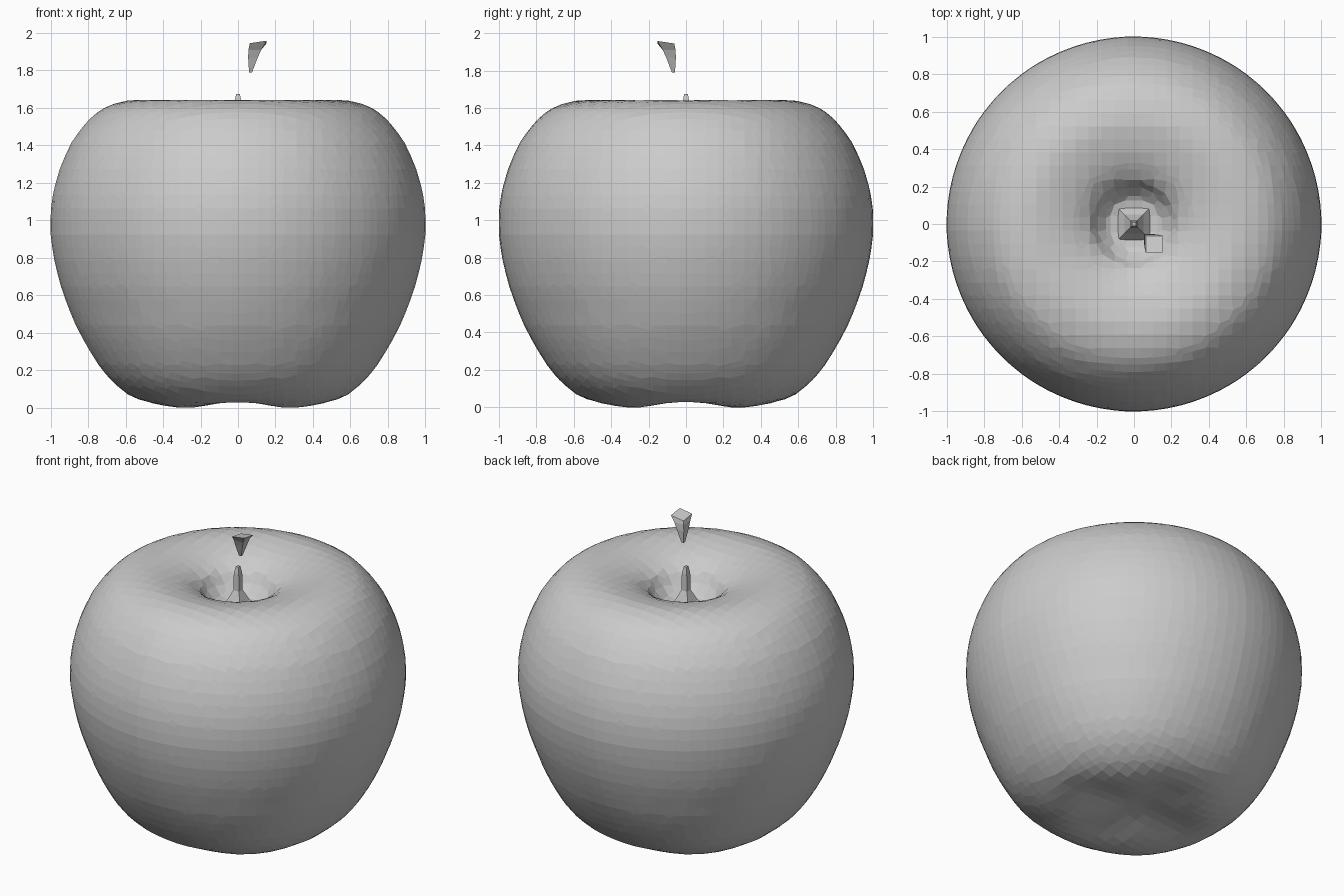
import bpy, bmesh, math
from mathutils import Vector

if "Cube" in bpy.data.objects:
    bpy.data.objects.remove(bpy.data.objects["Cube"])


def make_object(name, bm):
    bmesh.ops.recalc_face_normals(bm, faces=bm.faces)
    mesh = bpy.data.meshes.new(name)
    bm.to_mesh(mesh)
    bm.free()
    ob = bpy.data.objects.new(name, mesh)
    bpy.context.collection.objects.link(ob)
    return ob


def smooth_path(pts, steps=4):
    # Catmull-Rom through the profile points
    p = [Vector(q) for q in pts]
    p = [Vector((-p[1].x, p[1].y))] + p + [Vector((-p[-2].x, p[-2].y))]
    out = []
    for a, b, c, d in zip(p, p[1:], p[2:], p[3:]):
        for i in range(steps):
            t = i / steps
            out.append(0.5 * (2 * b + (c - a) * t + (2 * a - 5 * b + 4 * c - d) * t * t
                              + (3 * b - a - 3 * c + d) * t ** 3))
    return out + [p[-2]]


def loft(bm, rings):
    # quads between successive rings, caps on both ends
    for a, b in zip(rings, rings[1:]):
        n = len(a)
        for i in range(n):
            bm.faces.new((a[i], a[(i + 1) % n], b[(i + 1) % n], b[i]))
    bm.faces.new(rings[0])
    bm.faces.new(rings[-1])


# Apple body: revolved profile (radius, height) with four lobes underneath
profile = [(0, 0.06), (0.12, 0.05), (0.25, 0.02), (0.38, 0.0), (0.5, 0.025), (0.62, 0.095),
           (0.73, 0.21), (0.85, 0.41), (0.935, 0.62), (0.985, 0.82), (1.0, 1.0),
           (0.975, 1.19), (0.9, 1.39), (0.8, 1.53), (0.7, 1.605), (0.57, 1.64),
           (0.45, 1.63), (0.33, 1.595), (0.235, 1.535), (0.18, 1.46), (0.12, 1.415), (0, 1.40)]
SEG = 96
bm = bmesh.new()
rings = []
for q in smooth_path(profile)[1:-1]:
    low = max(0.0, 1 - q.y / 0.5)
    ring = []
    for i in range(SEG):
        a = 2 * math.pi * i / SEG
        groove = 0.5 + 0.5 * math.cos(4 * a)
        r = q.x * (1 + 0.04 * low * (1 - groove))
        z = q.y + 0.035 * groove * low * math.exp(-((q.x - 0.33) / 0.16) ** 2)
        ring.append(bm.verts.new((r * math.cos(a), r * math.sin(a), z)))
    rings.append(ring)
loft(bm, rings)
apple = make_object("apple_body", bm)
remesh = apple.modifiers.new("grid_facets", 'REMESH')
remesh.mode = 'SHARP'
remesh.octree_depth = 5
remesh.scale = 0.9
remesh.use_smooth_shade = False


# Stem pieces: square sections given as (x, y, z, half width)
def stem(name, sections):
    bm = bmesh.new()
    rings = [[bm.verts.new((x + sx * h, y + sy * h, z))
              for sx, sy in ((-1, -1), (1, -1), (1, 1), (-1, 1))]
             for x, y, z, h in sections]
    loft(bm, rings)
    return make_object(name, bm)


stem("stem_base", [(0, 0, 1.39, 0.1), (0, 0, 1.45, 0.05), (0, 0, 1.52, 0.02),
                   (0, 0, 1.63, 0.018), (0, 0, 1.675, 0.01)])
tip = stem("stem_tip", [(0.067, -0.067, 1.79, 0.008), (0.08, -0.08, 1.87, 0.026),
                        (0.09, -0.09, 1.91, 0.034), (0.108, -0.108, 1.945, 0.045)])
# slightly raised, slanted tip end
for v in tip.data.vertices[-4:]:
    v.co.z += 0.15 * ((v.co.x - 0.108) - (v.co.y + 0.108))
